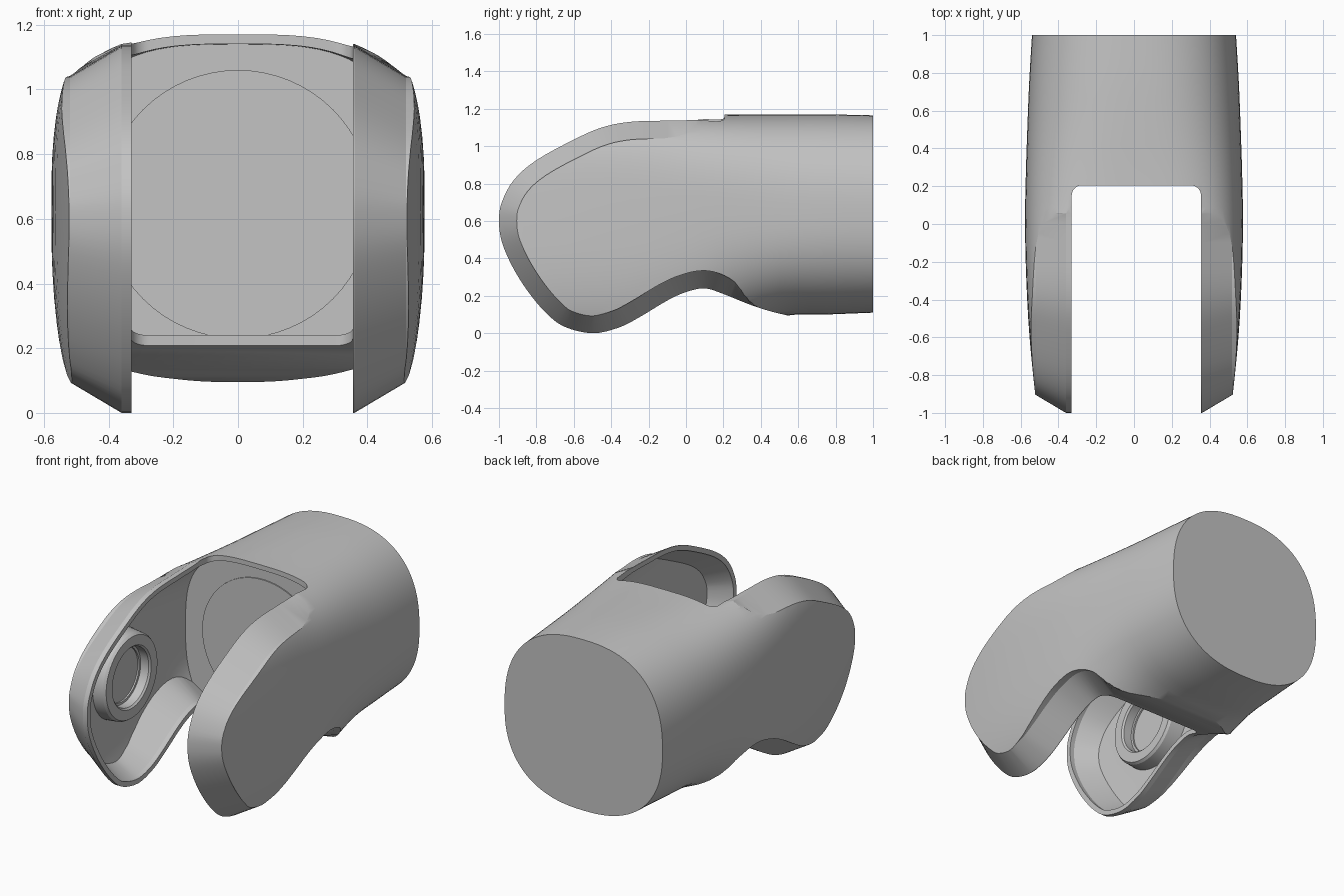
import bpy, bmesh, math

if "Cube" in bpy.data.objects:
    bpy.data.objects.remove(bpy.data.objects["Cube"])

grey = bpy.data.materials.new("plain grey")
grey.diffuse_color = (0.55, 0.55, 0.55, 1)
grey.use_nodes = True
grey.node_tree.nodes["Principled BSDF"].inputs["Base Color"].default_value = grey.diffuse_color


def make(name, rings, cap=True):
    """Skin a list of equal-length closed rings into an object."""
    bm = bmesh.new()
    rv = [[bm.verts.new(p) for p in r] for r in rings]
    n = len(rv[0])
    for a, b in zip(rv, rv[1:]):
        for i in range(n):
            j = (i + 1) % n
            bm.faces.new((a[i], a[j], b[j], b[i]))
    if cap:
        bm.faces.new(rv[0])
        bm.faces.new(rv[-1])
    bmesh.ops.remove_doubles(bm, verts=bm.verts, dist=1e-5)
    bmesh.ops.recalc_face_normals(bm, faces=bm.faces)
    me = bpy.data.meshes.new(name)
    bm.to_mesh(me)
    bm.free()
    me.materials.append(grey)
    ob = bpy.data.objects.new(name, me)
    bpy.context.collection.objects.link(ob)
    return ob


def boolean(ob, other, op):
    """Apply an exact boolean and discard the helper."""
    m = ob.modifiers.new("cut", 'BOOLEAN')
    m.operation, m.object, m.solver = op, other, 'EXACT'
    bpy.context.view_layer.update()
    dg = bpy.context.evaluated_depsgraph_get()
    me = bpy.data.meshes.new_from_object(ob.evaluated_get(dg))
    ob.modifiers.clear()
    ob.data = me
    bpy.data.objects.remove(other)


def smooth(ob, angle=24):
    bpy.ops.object.select_all(action='DESELECT')
    ob.select_set(True)
    bpy.context.view_layer.objects.active = ob
    bpy.ops.object.shade_smooth_by_angle(angle=math.radians(angle))


def spline(pts, steps):
    """Catmull-Rom curve through tuples of any length."""
    out = []
    for i in range(len(pts) - 1):
        p0, p1 = pts[max(i - 1, 0)], pts[i]
        p2, p3 = pts[i + 1], pts[min(i + 2, len(pts) - 1)]
        for s in range(steps):
            t = s / steps
            out.append(tuple(0.5 * (2*b + (c - a)*t + (2*a - 5*b + 4*c - d)*t*t
                                    + (3*b - a - 3*c + d)*t**3)
                             for a, b, c, d in zip(p0, p1, p2, p3)))
    return out + [pts[-1]]


# Side outline (y, z): back top, round the arm tip, back bottom
SIDE = spline([(1.2, 1.25), (.6, 1.25), (.25, 1.19), (.1, 1.145), (-.1, 1.137), (-.3, 1.13),
               (-.45, 1.1), (-.6, 1.035), (-.8, .925), (-.92, .82), (-.985, .7), (-1, .6),
               (-.985, .49), (-.93, .36), (-.85, .23), (-.75, .11), (-.65, .035), (-.5, 0),
               (-.36, .03), (-.25, .085), (-.1, .175), (0, .22), (.1, .24), (.2, .21),
               (.35, .15), (.5, .105), (.7, .07), (1.2, .02)], 4)

# Barrel sections: y, half width, upper height, upper power, lower height, lower power
BARREL = [(-1.1, .495, .63, 4, .85, 3.1), (-.9, .523, .63, 4, .85, 3.1),
          (-.6, .553, .63, 4, .85, 3.1), (-.3, .57, .61, 3.9, .85, 3.1),
          (0, .577, .56, 3.5, .76, 2.9), (.25, .573, .55, 3.1, .62, 2.6),
          (.5, .565, .55, 2.75, .53, 2.5), (.75, .555, .55, 2.55, .52, 2.4),
          (1, .54, .545, 2.45, .51, 2.4)]
MID = 0.62


def inset_side(base, chamfer):
    out = []
    for i, (y, z) in enumerate(SIDE):
        a, b = SIDE[max(i - 1, 0)], SIDE[min(i + 1, len(SIDE) - 1)]
        ty, tz = b[0] - a[0], b[1] - a[1]
        l = math.hypot(ty, tz)
        # chamfer fades out into the barrel, later along the underside
        f = min(max(((.3 if z > MID else .5) - y) / .35, 0), 1)
        d = base + chamfer * f * f * (3 - 2 * f)
        out.append((y - tz / l * d, z + ty / l * d))
    return out


def hull(name, wall, y_end):
    """Chamfered side profile intersected with the rounded barrel."""
    xs = [(-.65, .095), (-.52, .095), (-.36, 0), (.36, 0), (.52, .095), (.65, .095)]
    prism = make(name, [[(x, y, z) for y, z in inset_side(wall, c)] for x, c in xs])
    rings = []
    for y, w, hu, nu, hl, nl in spline([b for b in BARREL if b[0] <= y_end], 3):
        ring = []
        for k in range(96):
            a = 2 * math.pi * k / 96
            c, s = math.cos(a), math.sin(a)
            n, h = (nu, hu) if s >= 0 else (nl, hl)
            ring.append((math.copysign(abs(c) ** (2 / n), c) * (w - wall * 1.3), y,
                         MID + math.copysign(abs(s) ** (2 / n), s) * (h - wall)))
        rings.append(ring)
    boolean(prism, make("barrel_helper", rings), 'INTERSECT')
    return prism


# Forked shell: outer hull, hollow front, slot between the arms
shell = hull("forked_shell", 0, 1)
boolean(shell, hull("cavity_cutter", .03, .25), 'DIFFERENCE')
x0, x1, r = -.33, .355, .055
slot = [(x0, -1.3), (x1, -1.3)]
for cx, start in ((x1 - r, 0), (x0 + r, 90)):
    for k in range(9):
        a = math.radians(start + k * 90 / 8)
        slot.append((cx + r * math.cos(a), .205 - r + r * math.sin(a)))
boolean(shell, make("slot_cutter", [[(x, y, z) for x, y in slot] for z in (-.3, 1.5)]),
        'DIFFERENCE')
smooth(shell)


def circle(rad, n=64):
    return [(rad * math.cos(2 * math.pi * k / n), rad * math.sin(2 * math.pi * k / n))
            for k in range(n)]


# Round plate on the wall between the arms
plate = make("round_plate", [[(u, y, .645 + v) for u, v in circle(.415)]
                             for y in (.243, .252)])
smooth(plate)

# Bearing seat inside the left arm
SEAT = [(.27, .535), (.26, .44), (.25, .425), (.19, .425), (.18, .435), (.18, .49),
        (.165, .49), (.165, .5)]
seat = make("bearing_seat",
            [[(-x, -.43 + u, .6 + v) for u, v in circle(rad)] for rad, x in SEAT])
smooth(seat)
